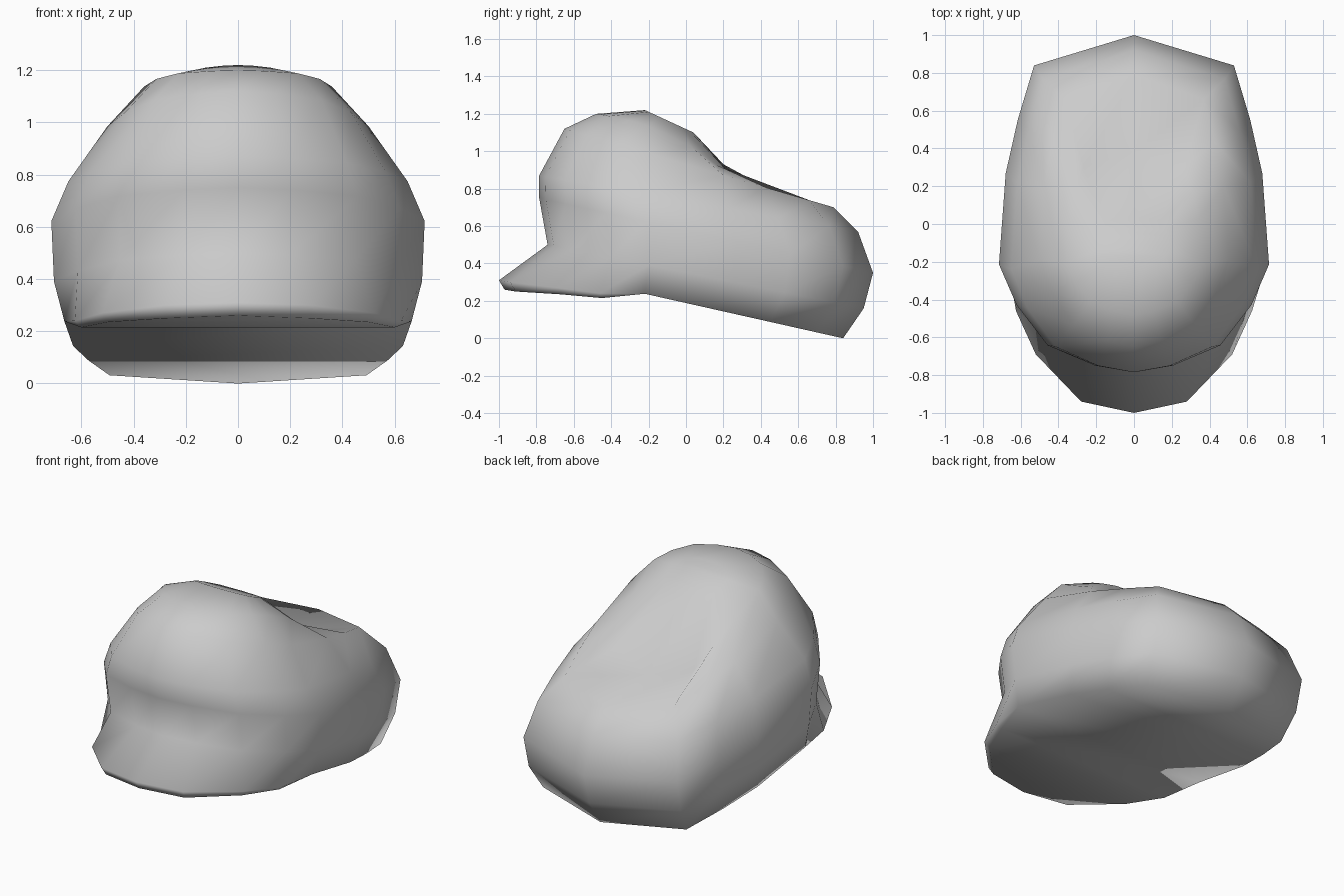
import bpy, bmesh, math

cube = bpy.data.objects.get("Cube")
if cube:
    bpy.data.objects.remove(cube, do_unlink=True)

felt = bpy.data.materials.new("grey_felt")
felt.use_nodes = True
GREY = (0.6, 0.6, 0.6, 1)
felt.diffuse_color = GREY
felt.node_tree.nodes["Principled BSDF"].inputs["Base Color"].default_value = GREY

# Half outline of the cap from above: share of half width, share of length
OUTLINE = [(0, 0), (0.29, 0.02), (0.64, 0.08), (0.87, 0.2), (1, 0.32),
           (0.95, 0.59), (0.86, 0.75), (0.74, 0.91), (0, 1)]


def level(front, back, width, bump=0):
    """Half ring leaning from a front (y, z) to a back (y, z)."""
    points = []
    for u, v in OUTLINE:
        y = front[0] + (back[0] - front[0]) * v
        z = front[1] + (back[1] - front[1]) * v
        points.append((u * width, y, z + bump * math.sin(math.pi * v)))
    return points


def add_ring(bm, half):
    """Mirror a half ring into a full ring of vertices."""
    ring = half + [(-x, y, z) for x, y, z in half[-2:0:-1]]
    return [bm.verts.new(p) for p in ring]


def bridge(bm, ring_a, ring_b):
    """Join two rings with quads."""
    count = len(ring_a)
    for i in range(count):
        j = (i + 1) % count
        bm.faces.new((ring_a[i], ring_a[j], ring_b[j], ring_b[i]))


def cap_off(bm, ring):
    """Close a ring with strips running from side to side."""
    last = len(OUTLINE) - 1
    bm.faces.new((ring[0], ring[1], ring[-1]))
    bm.faces.new((ring[last], ring[last + 1], ring[last - 1]))
    for i in range(1, last - 1):
        bm.faces.new((ring[i], ring[i + 1], ring[-i - 1], ring[-i]))


# The bottom rim; its front part is pulled out into the brim
rim = level((-0.72, 0.35), (0.84, 0), 0.665)
brim_lip = [(0, -0.97, 0.26), (0.27, -0.91, 0.25),
            (0.50, -0.67, 0.235), (0.60, -0.45, 0.215)]
brim_edge = [(0, -1.0, 0.31), (0.28, -0.94, 0.30),
             (0.52, -0.69, 0.27), (0.625, -0.46, 0.24)]

halves = [
    brim_lip + rim[4:],
    brim_edge + rim[4:],
    # Puffy crown, from the brim root up to the top
    level((-0.74, 0.50), (0.95, 0.16), 0.705),
    level((-0.785, 0.75), (1.0, 0.35), 0.715),
    level((-0.785, 0.87), (0.92, 0.57), 0.65),
    level((-0.65, 1.12), (0.79, 0.70), 0.50),
    level((-0.48, 1.20), (0.38, 0.74), 0.36, 0.10),
    level((-0.22, 1.22), (0.04, 1.10), 0.19),
]

bm = bmesh.new()
rings = [add_ring(bm, half) for half in halves]
for lower, upper in zip(rings, rings[1:]):
    bridge(bm, lower, upper)
cap_off(bm, rings[0])
cap_off(bm, rings[-1])
bmesh.ops.remove_doubles(bm, verts=bm.verts, dist=0.002)
bmesh.ops.recalc_face_normals(bm, faces=bm.faces)

mesh = bpy.data.meshes.new("cap")
bm.to_mesh(mesh)
bm.free()
mesh.materials.append(felt)
cap = bpy.data.objects.new("cap", mesh)
bpy.context.collection.objects.link(cap)
bpy.ops.object.select_all(action="DESELECT")
cap.select_set(True)
bpy.context.view_layer.objects.active = cap
bpy.ops.object.shade_smooth()
